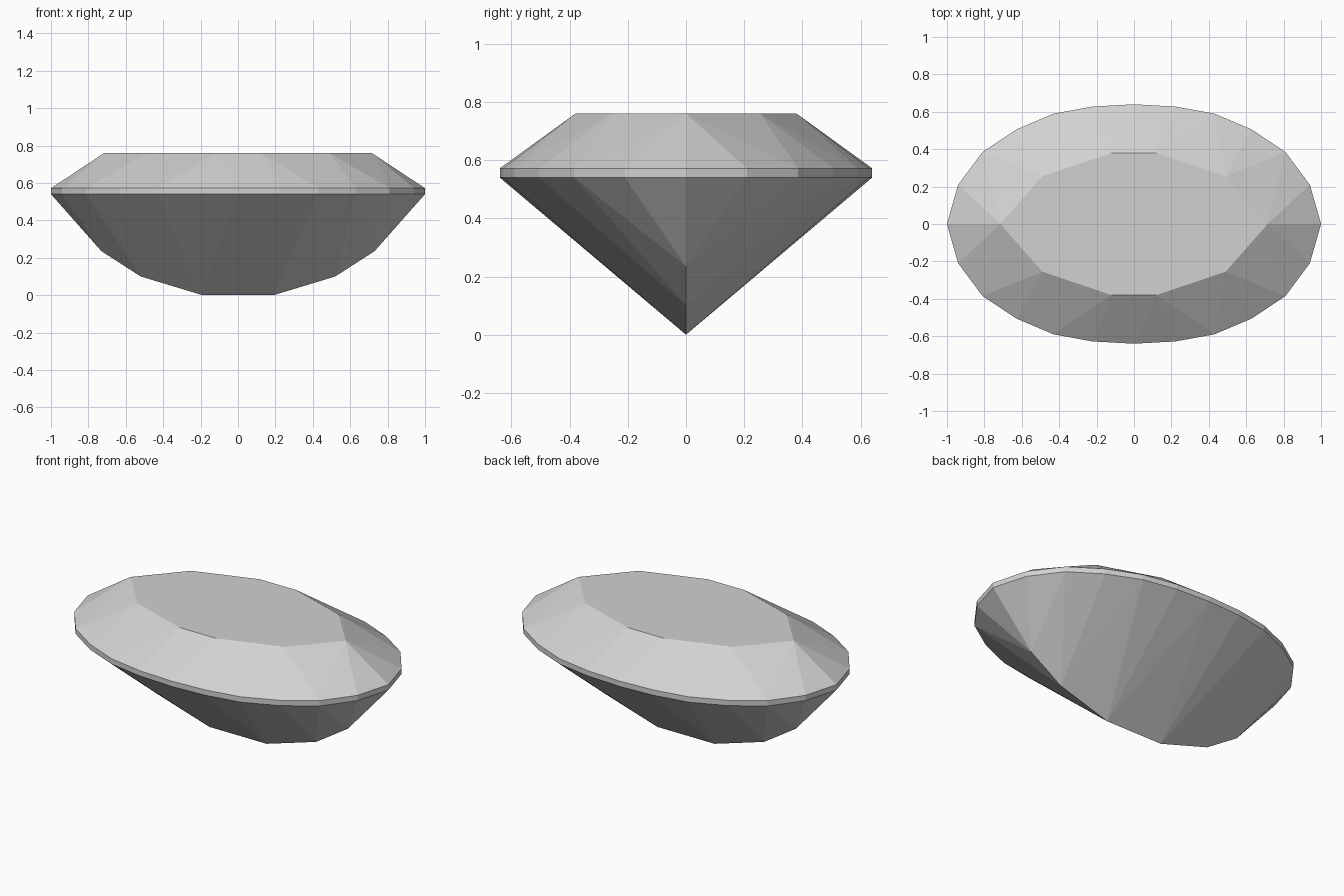
import bpy
import bmesh
import math

cube = bpy.data.objects.get("Cube")
if cube:
    bpy.data.objects.remove(cube, do_unlink=True)

# Quarter outlines, mirrored to the other quadrants
GIRDLE = [(1, 0), (0.94, 0.21), (0.81, 0.385), (0.63, 0.505),
          (0.43, 0.59), (0.22, 0.628), (0, 0.64)]
TABLE = [(0.715, 0), (0.49, 0.255), (0.12, 0.38)]
KEEL = [(0.73, 0.235), (0.52, 0.1), (0.19, 0)]
GIRDLE_LOW, GIRDLE_HIGH, TOP = 0.54, 0.572, 0.76


def mirrored(points):
    return {(sx * x, sy * y) for x, y in points for sx in (1, -1) for sy in (1, -1)}


# Corner points of the cut stone: table, girdle band and keel line
corners = [(x, y, TOP) for x, y in mirrored(TABLE)]
for z in (GIRDLE_LOW, GIRDLE_HIGH):
    corners += [(x, y, z) for x, y in mirrored(GIRDLE)]
corners += [(s * x, 0, z) for x, z in KEEL for s in (1, -1)]

# The facets are the convex skin over those corners
bm = bmesh.new()
for co in sorted(set(corners)):
    bm.verts.new(co)
bmesh.ops.convex_hull(bm, input=bm.verts[:])
bmesh.ops.dissolve_limit(bm, angle_limit=math.radians(0.3),
                         verts=bm.verts[:], edges=bm.edges[:])
bmesh.ops.recalc_face_normals(bm, faces=bm.faces[:])

mesh = bpy.data.meshes.new("oval_gemstone")
bm.to_mesh(mesh)
bm.free()
gem = bpy.data.objects.new("oval_gemstone", mesh)
bpy.context.collection.objects.link(gem)

# Pale grey stone
colour = (0.64, 0.64, 0.64, 1)
mat = bpy.data.materials.new("pale_grey_stone")
mat.use_nodes = True
mat.diffuse_color = colour
mat.node_tree.nodes["Principled BSDF"].inputs["Base Color"].default_value = colour
mesh.materials.append(mat)
